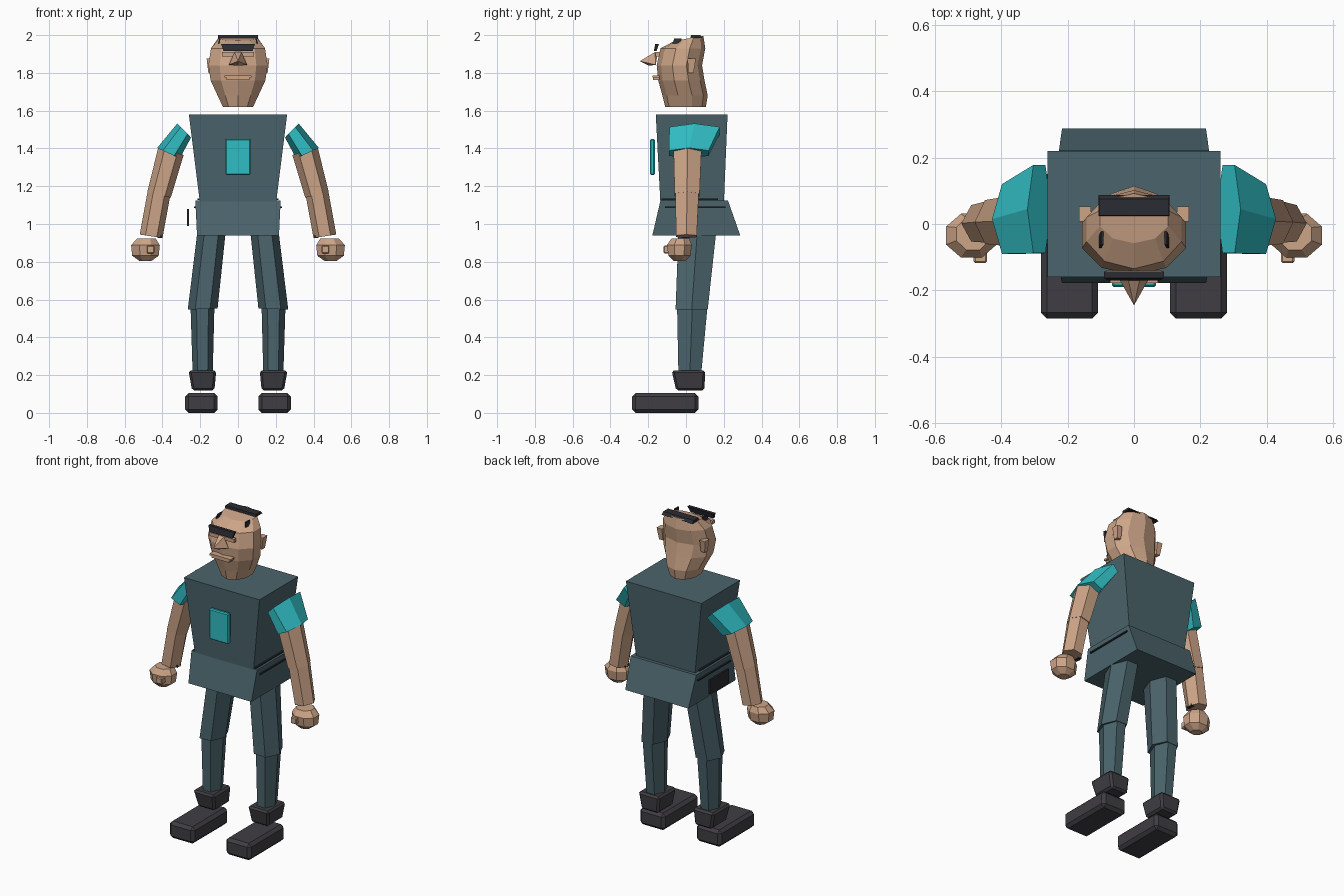
import bpy, bmesh, math

if "Cube" in bpy.data.objects:
    bpy.data.objects.remove(bpy.data.objects["Cube"])


def material(name, rgb):
    m = bpy.data.materials.new(name)
    m.diffuse_color = (*rgb, 1)
    m.use_nodes = True
    m.node_tree.nodes["Principled BSDF"].inputs["Base Color"].default_value = m.diffuse_color
    return m


SLATE = material("slate_cloth", (0.070, 0.128, 0.150))
TEAL = material("teal_cloth", (0.030, 0.510, 0.550))
SKIN = material("skin", (0.610, 0.375, 0.245))
BOOT = material("boot_charcoal", (0.050, 0.047, 0.055))
DARK = material("black_trim", (0.024, 0.025, 0.032))


def finish(name, bm, mat, bevel=0):
    bmesh.ops.recalc_face_normals(bm, faces=bm.faces)
    if bevel:
        bmesh.ops.bevel(bm, geom=bm.edges[:], offset=bevel, segments=1,
                        affect='EDGES', profile=0.5)
    me = bpy.data.meshes.new(name)
    bm.to_mesh(me)
    bm.free()
    me.materials.append(mat)
    ob = bpy.data.objects.new(name, me)
    bpy.context.collection.objects.link(ob)
    return ob


def loft(name, rings, n, mat, side=1, phase=0.0, bevel=0):
    """Skin n-sided rings (x, y, z, half_x, half_y, roll, pitch slope)."""
    ang = [phase + 2 * math.pi * i / n for i in range(n)]
    kx = max(abs(math.cos(a)) for a in ang)
    ky = max(abs(math.sin(a)) for a in ang)
    bm = bmesh.new()
    loops = []
    for r in rings:
        x, y, z, hx, hy = r[:5]
        roll = r[5] if len(r) > 5 else 0
        slope = r[6] if len(r) > 6 else 0
        loop = []
        for a in ang:
            u, v = hx * math.cos(a) / kx, hy * math.sin(a) / ky
            loop.append(bm.verts.new((side * (x + u * math.cos(roll)), y + v,
                                      z + u * math.sin(roll) + v * slope)))
        loops.append(loop)
    for a, b in zip(loops, loops[1:]):
        for i in range(n):
            j = (i + 1) % n
            bm.faces.new((a[i], a[j], b[j], b[i]))
    bm.faces.new(loops[0])
    bm.faces.new(loops[-1])
    return finish(name, bm, mat, bevel)


def taper(name, z0, x0, y0, z1, x1, y1, mat, side=1, bevel=0):
    """Box given by (min, max) spans at its bottom and top."""
    def ring(z, xs, ys):
        return ((xs[0] + xs[1]) / 2, (ys[0] + ys[1]) / 2, z,
                (xs[1] - xs[0]) / 2, (ys[1] - ys[0]) / 2)
    return loft(name, [ring(z0, x0, y0), ring(z1, x1, y1)], 4, mat, side,
                math.pi / 4, bevel)


def box(name, xs, ys, zs, mat, side=1, bevel=0):
    return taper(name, zs[0], xs, ys, zs[1], xs, ys, mat, side, bevel)


# Torso, hips and chest badge
taper("torso", 1.10, (-.20, .20), (-.135, .20),
      1.58, (-.26, .26), (-.16, .22), SLATE)
taper("hips", .94, (-.217, .217), (-.178, .287),
      1.125, (-.226, .226), (-.135, .222), SLATE)
box("chest_badge", (-.067, .067), (-.19, -.165), (1.26, 1.45), TEAL, bevel=.006)
box("hip_pouch", (-.271, -.260), (-.035, .15), (.99, 1.08), DARK)

# Head, built from the chin up
spans = [(1.62, .080, -.110, .105, 0), (1.68, .108, -.125, .115, 0),
         (1.76, .145, -.147, .098, 0), (1.84, .157, -.155, .085, 0),
         (1.93, .143, -.135, .102, 0), (1.983, .103, -.058, .092, .17)]
loft("head", [(0, (a + b) / 2, z, hx, (b - a) / 2, 0, s)
              for z, hx, a, b, s in spans], 10, SKIN, phase=math.pi / 10)

# Face
taper("brow_bar", 1.917, (-.078, .078), (-.170, -.155),
      1.953, (-.090, .090), (-.163, -.143), DARK)
box("eye_ridge", (-.085, .085), (-.162, -.140), (1.888, 1.910), SKIN)
box("upper_lip", (-.072, .072), (-.178, -.140), (1.776, 1.787), SKIN)
box("lower_lip", (-.060, .060), (-.174, -.140), (1.763, 1.776), SKIN)
bm = bmesh.new()
for p in [(-.018, -.165, 1.91), (.018, -.165, 1.91), (-.048, -.16, 1.843),
          (.048, -.16, 1.843), (0, -.245, 1.862), (0, -.195, 1.838),
          (-.012, -.15, 1.90), (.012, -.15, 1.90)]:
    bm.verts.new(p)
bmesh.ops.convex_hull(bm, input=bm.verts[:])
finish("nose", bm, SKIN)

# Hair band across the crown
taper("hair_band", 1.984, (-.107, .107), (.024, .088),
      2.0, (-.105, .105), (.026, .075), DARK)

for s, tag in ((-1, "right"), (1, "left")):
    # Ears and temple hair
    taper(tag + "_ear", 1.80, (.13, .157), (.012, .040),
          1.875, (.13, .166), (.008, .052), SKIN, s)
    taper(tag + "_temple_hair", 1.955, (.098, .106), (-.072, -.035),
          1.982, (.092, .099), (-.062, -.022), DARK, s)

    # Belt strips on the flanks
    box(tag + "_upper_belt", (.19, .214), (-.13, .17), (1.126, 1.134), DARK, s)
    box(tag + "_lower_belt", (.21, .233), (-.11, .21), (1.085, 1.093), DARK, s)

    # Short sleeve flaring down from the shoulder
    loft(tag + "_sleeve", [(.285, .045, 1.495, .052, .133, .80),
                           (.368, .015, 1.375, .066, .105, .44)],
         6, TEAL, s)

    # Bare arm
    loft(tag + "_upper_arm", [(.355, .008, 1.385, .070, .074, .28),
                              (.418, .006, 1.155, .064, .066, .25)],
         6, SKIN, s)
    loft(tag + "_forearm", [(.418, .006, 1.165, .061, .062, .20),
                            (.460, .002, .935, .061, .055, .15)],
         6, SKIN, s)
    box(tag + "_wrist_trim", (.405, .425), (-.02, .02), (.925, .940), DARK, s)

    # Fist with thumb
    loft(tag + "_fist", [(.490, -.035, .803, .030, .030),
                         (.490, -.035, .832, .070, .058),
                         (.490, -.035, .888, .076, .066),
                         (.485, -.030, .922, .050, .048)],
         8, SKIN, s, math.pi / 8)
    box(tag + "_thumb", (.443, .483), (-.118, -.07), (.845, .885), SKIN, s,
        bevel=.005)

    # Leg
    loft(tag + "_thigh", [(.140, .060, .960, .075, .100),
                          (.187, .030, .550, .079, .085, -.04)],
         6, SLATE, s)
    loft(tag + "_shin", [(.188, .033, .555, .063, .080),
                         (.187, .020, .200, .053, .060)],
         6, SLATE, s)

    # Boot shaft and shoe
    taper(tag + "_boot_shaft", .118, (.125, .243), (-.052, .097),
          .225, (.115, .262), (-.076, .102), BOOT, s, bevel=.012)
    box(tag + "_shoe", (.108, .280), (-.285, .065), (0, .105), BOOT, s,
        bevel=.018)
